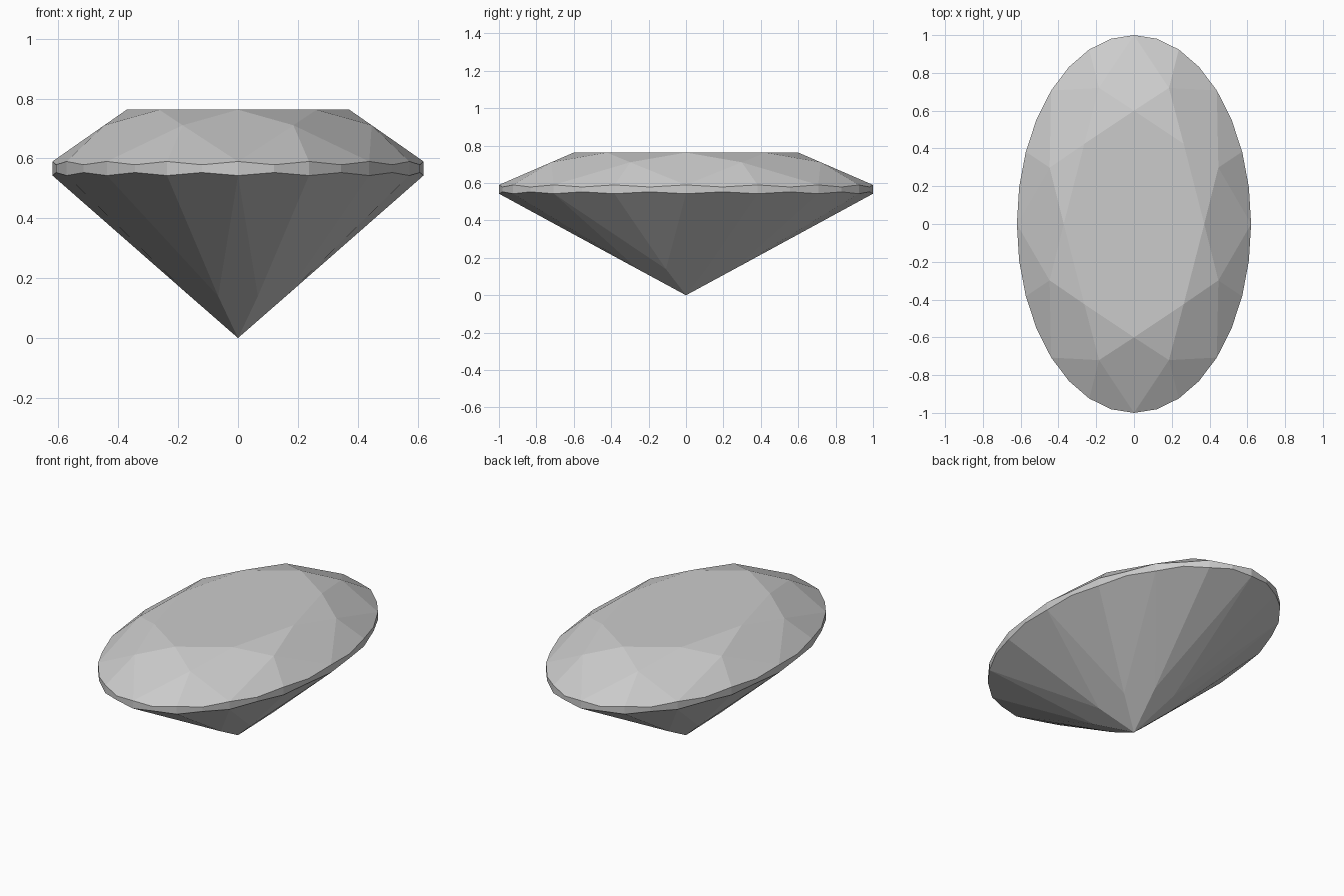
import bpy, bmesh, math

cube = bpy.data.objects.get("Cube")
if cube:
    bpy.data.objects.remove(cube, do_unlink=True)

HALF_WIDTH, HALF_LENGTH = 0.62, 1.0
STEPS = 32            # girdle points
MAIN = STEPS // 8     # girdle steps per main facet
HALF = MAIN // 2

grey = bpy.data.materials.new("pale grey")
grey.use_nodes = True
colour = (0.6, 0.6, 0.6, 1)
grey.diffuse_color = colour
grey.node_tree.nodes["Principled BSDF"].inputs["Base Color"].default_value = colour

bm = bmesh.new()


def ring(radius, height, first, step, scallop=0.0):
    """Oval ring of points, keyed by girdle step; odd steps are shifted in height."""
    points = {}
    for i in range(first, STEPS, step):
        a = math.tau * i / STEPS
        z = height + (scallop if i % 2 else 0)
        points[i] = bm.verts.new((HALF_WIDTH * radius * math.sin(a),
                                  -HALF_LENGTH * radius * math.cos(a), z))
    return points


table = ring(0.6, 0.763, 0, MAIN)
crown = ring(0.78, 0.711, HALF, MAIN)
girdle_top = ring(1.0, 0.59, 0, 1, -0.011)
girdle_low = ring(1.0, 0.543, 0, 1, 0.01)
pavilion = ring(0.28, 0.14, HALF, MAIN)
culet = bm.verts.new((0, 0, 0))

# flat table on top
bm.faces.new(list(table.values()))

for i in range(0, STEPS, MAIN):
    nxt, mid, prev = (i + MAIN) % STEPS, i + HALF, (i - HALF) % STEPS
    # star and kite facets of the crown, main facets of the pavilion
    bm.faces.new((table[i], crown[mid], table[nxt]))
    bm.faces.new((table[i], crown[prev], girdle_top[i], crown[mid]))
    bm.faces.new((culet, pavilion[mid], girdle_low[i], pavilion[prev]))
    # paired half facets above and below the girdle
    for start in (i, mid):
        edge = [(start + k) % STEPS for k in range(HALF + 1)]
        bm.faces.new([crown[mid]] + [girdle_top[k] for k in edge])
        bm.faces.new([pavilion[mid]] + [girdle_low[k] for k in reversed(edge)])

# scalloped girdle band
for i in range(STEPS):
    j = (i + 1) % STEPS
    bm.faces.new((girdle_low[i], girdle_low[j], girdle_top[j], girdle_top[i]))

bmesh.ops.recalc_face_normals(bm, faces=bm.faces)
mesh = bpy.data.meshes.new("oval_gemstone")
bm.to_mesh(mesh)
bm.free()
mesh.materials.append(grey)
gem = bpy.data.objects.new("oval_gemstone", mesh)
bpy.context.collection.objects.link(gem)
